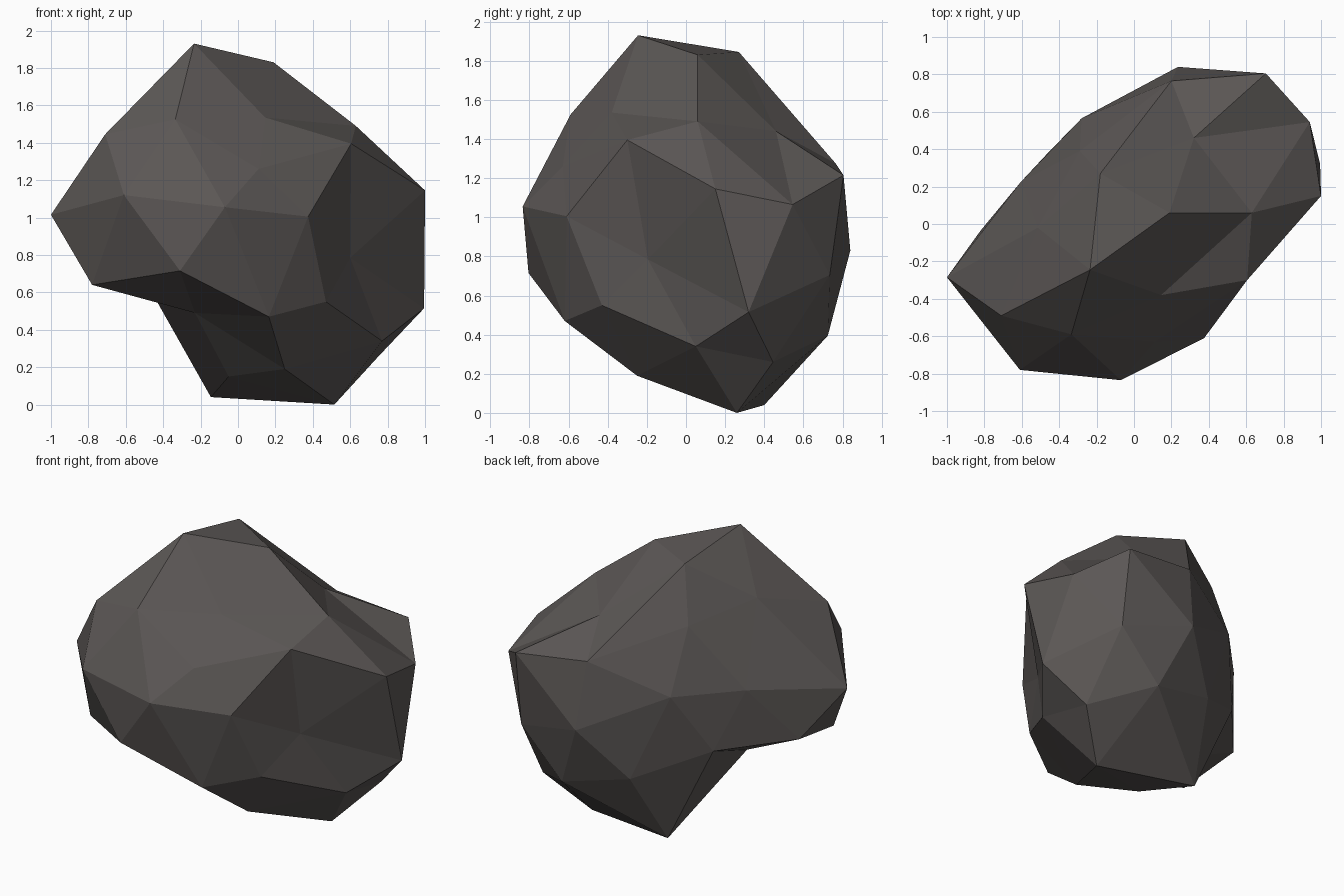
import bpy
import bmesh
from itertools import combinations

# The rock is a once-subdivided icosahedron with chipped, shifted corners.
# Twelve main corners, one letter each
corners = {
    "a": (0.19, 0.06, 1.83), "b": (-0.71, -0.49, 1.445),
    "c": (0.11, -0.63, 1.26), "d": (1.0, 0.15, 1.145),
    "e": (0.705, 0.805, 1.215), "f": (-0.29, 0.39, 1.50),
    "g": (-0.31, -0.805, 0.715), "h": (0.47, -0.43, 0.55),
    "i": (0.753, 0.445, 0.26), "j": (-0.04, 0.654, 0.505),
    "k": (-0.82, -0.035, 0.72), "l": (-0.05, -0.015, 0.15),
}

# Ridge points between two neighbouring corners: upper half
upper = {
    "ab": (-0.235, -0.245, 1.93), "ac": (0.145, -0.38, 1.535),
    "ad": (0.63, 0.06, 1.49), "ae": (0.32, 0.46, 1.44),
    "af": (-0.18, 0.27, 1.845), "bc": (-0.335, -0.59, 1.525),
    "cd": (0.605, -0.30, 1.395), "de": (0.94, 0.545, 1.065),
    "ef": (0.20, 0.765, 1.275), "bf": (-0.515, -0.02, 1.595),
    "bg": (-0.61, -0.78, 1.12), "cg": (-0.07, -0.835, 1.055),
    "ch": (0.375, -0.61, 1.005), "bk": (-1.0, -0.285, 1.015),
    "fk": (-0.605, 0.225, 1.09), "fj": (-0.28, 0.565, 1.085),
}
# Ridge points: lower half
lower = {
    "dh": (0.60, -0.195, 0.785), "di": (0.995, 0.32, 0.515),
    "ei": (0.71, 0.735, 0.705), "ej": (0.235, 0.84, 0.83),
    "gh": (0.165, -0.62, 0.47), "hi": (0.77, 0.05, 0.34),
    "ij": (0.415, 0.725, 0.395), "jk": (-0.465, 0.375, 0.70),
    "gk": (-0.78, -0.455, 0.64), "gl": (-0.23, -0.33, 0.49),
    "hl": (0.25, -0.25, 0.19), "il": (0.515, 0.26, 0.0),
    "jl": (-0.145, 0.40, 0.04), "kl": (-0.43, -0.035, 0.545),
}
ridges = {**upper, **lower}

bm = bmesh.new()
vert = {key: bm.verts.new(co) for key, co in {**corners, **ridges}.items()}

# Every three mutually linked corners carry four facets
for p, q, r in combinations(sorted(corners), 3):
    pq, qr, pr = p + q, q + r, p + r
    if pq in ridges and qr in ridges and pr in ridges:
        for tri in ((p, pq, pr), (q, qr, pq), (r, pr, qr), (pq, qr, pr)):
            bm.faces.new([vert[k] for k in tri])
bmesh.ops.recalc_face_normals(bm, faces=bm.faces)

mesh = bpy.data.meshes.new("rock")
bm.to_mesh(mesh)
bm.free()

# Flat dark grey stone
stone = bpy.data.materials.new("dark_grey_stone")
stone.diffuse_color = (0.105, 0.095, 0.091, 1.0)
mesh.materials.append(stone)

rock = bpy.data.objects.new("rock", mesh)
bpy.context.collection.objects.link(rock)
